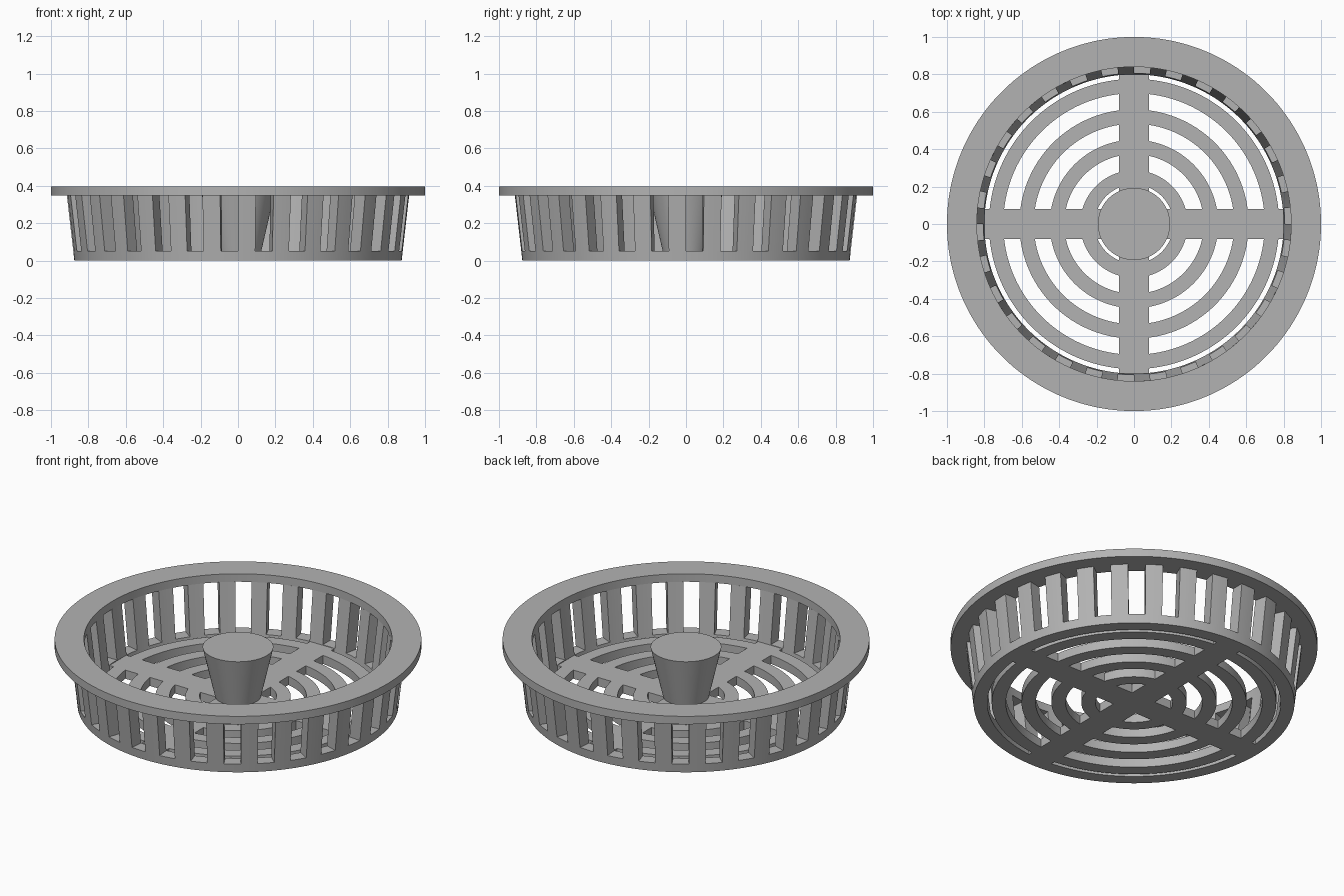
import bpy, bmesh
from math import sin, cos, asin, pi, radians

if "Cube" in bpy.data.objects:
    bpy.data.objects.remove(bpy.data.objects["Cube"], do_unlink=True)

# One plain grey for the whole strainer
GREY = (0.45, 0.45, 0.45, 1)
mat = bpy.data.materials.new("grey")
mat.use_nodes = True
mat.diffuse_color = GREY
mat.node_tree.nodes["Principled BSDF"].inputs["Base Color"].default_value = GREY

HEIGHT, RIM_Z, FLOOR_Z = 0.395, 0.347, 0.052
BAR = 0.08                       # half width of the cross bars
FLOOR_R, TAPER = 0.80, 0.115     # inner wall radius and its outward lean
WALL = 0.075
SLOTS = 30


def finish(bm, name):
    bmesh.ops.recalc_face_normals(bm, faces=bm.faces)
    mesh = bpy.data.meshes.new(name)
    bm.to_mesh(mesh)
    bm.free()
    mesh.materials.append(mat)
    ob = bpy.data.objects.new(name, mesh)
    bpy.context.collection.objects.link(ob)
    bpy.ops.object.select_all(action='DESELECT')
    ob.select_set(True)
    bpy.context.view_layer.objects.active = ob
    bpy.ops.object.shade_smooth_by_angle(angle=radians(30))
    return ob


def sweep(bm, profile, spans, steps, closed=False):
    """Turn an (r, z) outline about z; spans gives start and end angle per point."""
    count = steps if closed else steps + 1
    rows = []
    for i in range(count):
        row = []
        for (r, z), (a, b) in zip(profile, spans):
            t = a + (b - a) * i / steps
            row.append(bm.verts.new((r * cos(t), r * sin(t), z)))
        rows.append(row)
    n = len(profile)
    for i in range(steps):
        p, q = rows[i], rows[(i + 1) % count]
        for j in range(n):
            k = (j + 1) % n
            bm.faces.new((p[j], p[k], q[k], q[j]))
    if not closed:
        bm.faces.new(rows[0])
        bm.faces.new(rows[-1])


def section(r0, r1, z0, z1, lean=0.0):
    return [(r0 + lean * z0, z0), (r1 + lean * z0, z0),
            (r1 + lean * z1, z1), (r0 + lean * z1, z1)]


def ring(name, profile):
    bm = bmesh.new()
    sweep(bm, profile, [(0, 2 * pi)] * len(profile), 180, closed=True)
    return finish(bm, name)


# Flat rim and solid foot of the wall
ring("rim", section(0.84, 1.0, RIM_Z, HEIGHT))
ring("wall_foot", section(FLOOR_R, FLOOR_R + WALL, 0, FLOOR_Z, TAPER))

# Leaning ribs between the wall slots
bm = bmesh.new()
pitch = 2 * pi / SLOTS
rib = section(FLOOR_R, FLOOR_R + WALL, FLOOR_Z, RIM_Z, TAPER)
for i in range(SLOTS):
    start = (i + 0.5) * pitch
    sweep(bm, rib, [(start, start + pitch / 2)] * 4, 3)
finish(bm, "wall_ribs")

# Concentric grate arcs, each cut off flush with the cross bars
bm = bmesh.new()
for i in range(4):
    inner = 0.21 + i * 0.163
    arc = section(inner, inner + 0.077, 0, FLOOR_Z)
    for quarter in range(4):
        turn = quarter * pi / 2
        spans = [(turn + asin(BAR / r), turn + pi / 2 - asin(BAR / r)) for r, z in arc]
        sweep(bm, arc, spans, 32)
finish(bm, "grate_arcs")

# Cross bars as one extruded plus shape
bm = bmesh.new()
reach = FLOOR_R
verts = []
for quarter in range(4):
    c, s = cos(quarter * pi / 2), sin(quarter * pi / 2)
    for x, y in ((reach, -BAR), (reach, BAR), (BAR, BAR)):
        verts.append(bm.verts.new((x * c - y * s, x * s + y * c, 0)))
face = bm.faces.new(verts)
top = bmesh.ops.extrude_face_region(bm, geom=[face])["geom"]
bmesh.ops.translate(bm, vec=(0, 0, FLOOR_Z),
                    verts=[v for v in top if isinstance(v, bmesh.types.BMVert)])
finish(bm, "cross_bars")

# Tapered centre knob
bm = bmesh.new()
bmesh.ops.create_cone(bm, cap_ends=True, segments=96, radius1=0.125, radius2=0.193,
                      depth=RIM_Z - FLOOR_Z)
bmesh.ops.translate(bm, vec=(0, 0, (RIM_Z + FLOOR_Z) / 2), verts=bm.verts)
finish(bm, "knob")
